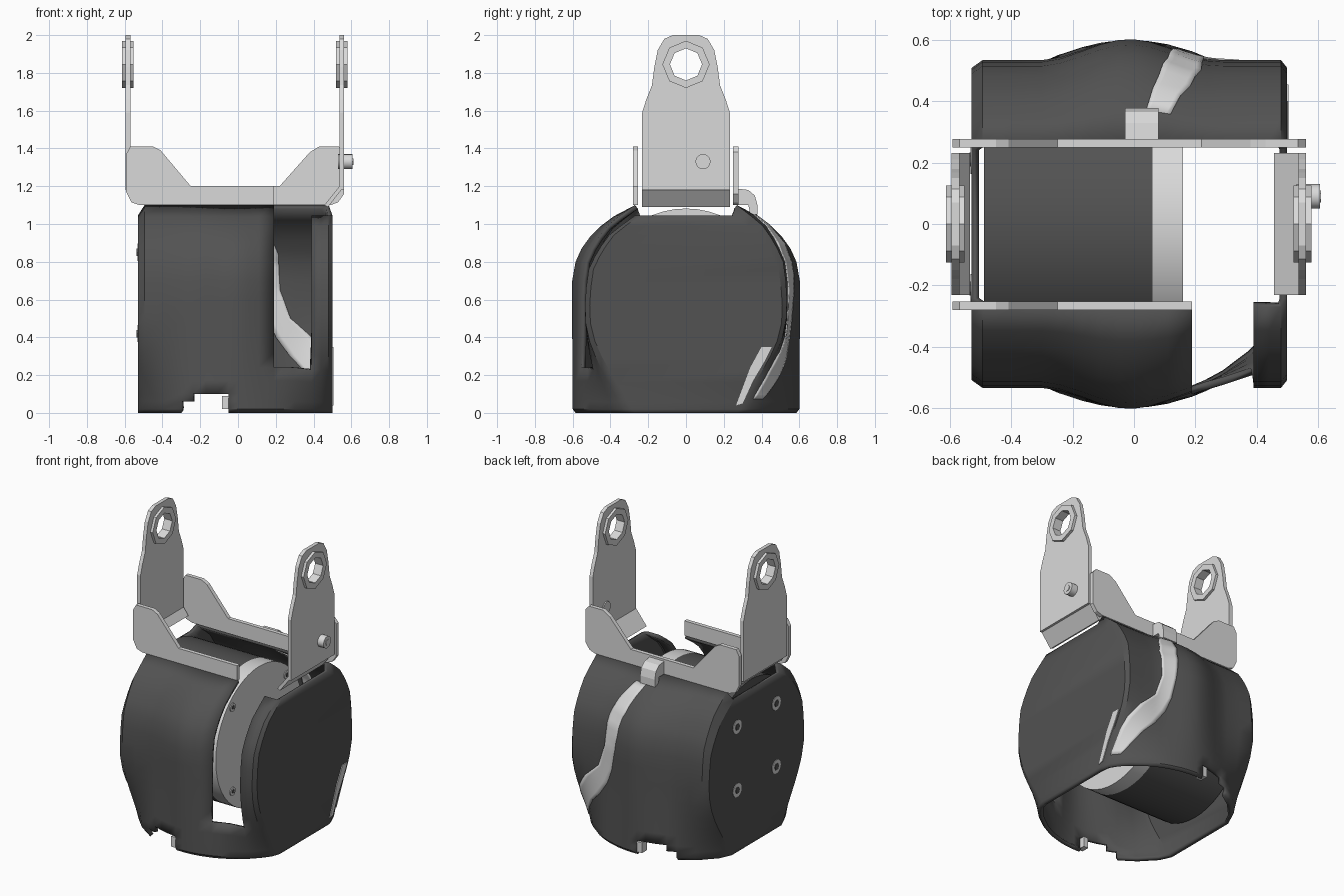
import bpy, bmesh, math

cube = bpy.data.objects.get("Cube")
if cube:
    bpy.data.objects.remove(cube)


def material(name, value):
    m = bpy.data.materials.new(name)
    m.use_nodes = True
    colour = (value, value, value, 1)
    m.diffuse_color = colour
    m.node_tree.nodes["Principled BSDF"].inputs["Base Color"].default_value = colour
    return m


DARK = material("dark grey", 0.085)
LIGHT = material("light grey", 0.7)


def finish(name, bm, mat):
    mesh = bpy.data.meshes.new(name)
    bm.to_mesh(mesh)
    bm.free()
    mesh.materials.append(mat)
    ob = bpy.data.objects.new(name, mesh)
    bpy.context.scene.collection.objects.link(ob)
    return ob


def smooth(ob):
    bpy.ops.object.select_all(action="DESELECT")
    ob.select_set(True)
    bpy.context.view_layer.objects.active = ob
    bpy.ops.object.shade_smooth_by_angle(angle=math.radians(30))


def prism(name, pts, axis, a, b, mat):
    """Extrude a profile in (y, z) along x, or in (x, z) along y."""
    bm = bmesh.new()
    place = (lambda p, d: (d, p[0], p[1])) if axis == "x" else (lambda p, d: (p[0], d, p[1]))
    lo, hi = ([bm.verts.new(place(p, d)) for p in pts] for d in (a, b))
    bm.faces.new(lo)
    bm.faces.new(hi)
    n = len(pts)
    for i in range(n):
        j = (i + 1) % n
        bm.faces.new((lo[i], lo[j], hi[j], hi[i]))
    bmesh.ops.recalc_face_normals(bm, faces=bm.faces)
    return finish(name, bm, mat)


def circle(cy, cz, r, n):
    return [(cy + r * math.cos(math.tau * i / n), cz + r * math.sin(math.tau * i / n)) for i in range(n)]


def lookup(table, t):
    for (t0, v0), (t1, v1) in zip(table, table[1:]):
        if t <= t1:
            return v0 + (v1 - v0) * (t - t0) / (t1 - t0)
    return table[-1][1]


# Shell half width: round foot blending into a lying drum with a middle bulge
DRUM = [(0, .53), (.65, .535), (.8, .515), (.9, .47), (1, .4), (1.1, .27)]
CENTRE = [(0, .603), (.73, .603), (.8, .585), (.9, .54), (1, .44), (1.05, .37), (1.1, .27)]


def half_width(x, z):
    x += .015
    bulge = math.cos(math.pi * x / .6) ** 2 if abs(x) < .3 else 0
    drum, mid = lookup(DRUM, z), lookup(CENTRE, z)
    body = drum + (mid - drum) * bulge
    foot = math.sqrt(.36 - x * x)
    s = math.sin(math.pi / 2 * min(z / .55, 1)) ** 1.3
    return foot + (body - foot) * s


# Shell
xs = [-.53, -.495, -.4, -.3, -.24, -.17, -.11, -.05, 0, .05, .11, .19, .24, .3, .39, .44, .48, .5]
zs = [0, .02, .06, .1, .17, .24, .32, .4, .5, .6, .7, .8, .87, .93, .99, 1.04, 1.1]
bm = bmesh.new()
rows = []
for z in zs:
    front, back = [], []
    for x in xs:
        end = x in (xs[0], xs[-1])
        y = half_width(x, z) - (.025 if end else 0) - (.015 if z == 0 else 0)
        front.append(bm.verts.new((x, -y, z * (.95 if end or x >= .39 else 1))))
        back.append(bm.verts.new((x, y, z * (.95 if end else 1))))
    rows.append(front + back[::-1])
count = len(rows[0])
for k, (lo, hi) in enumerate(zip(rows, rows[1:])):
    for i in range(count):
        j = (i + 1) % count
        x = (lo[i].co.x + lo[j].co.x) / 2
        side = (lo[i].co.y + lo[j].co.y) / 2
        window = side < -.1 and .19 < x < .39 and zs[k] >= .24
        notch = zs[k] < .1 and abs(side) > .1 and (-.3 if zs[k] < .06 else -.24) < x < -.05
        if not (window or notch):
            bm.faces.new((lo[i], lo[j], hi[j], hi[i]))
bmesh.ops.delete(bm, geom=[v for v in bm.verts if not v.link_faces], context="VERTS")
shell = finish("shell", bm, DARK)
mod = shell.modifiers.new("wall", "SOLIDIFY")
mod.thickness, mod.offset = .025, -1
smooth(shell)

# Pale band sweeping down the back wall, visible on both sides of the wall
BAND = [(1.05, .04, .12), (.95, .08, .185), (.85, .11, .22), (.75, .125, .225), (.65, .14, .23),
        (.5, .17, .28), (.4, .21, .39), (.3, .28, .46), (.23, .35, .48), (.14, .41, .485), (.05, .46, .49)]
bm = bmesh.new()
grid = []
for (z0, a0, b0), (z1, a1, b1) in zip(BAND, BAND[1:]):
    for t in (0, .25, .5, .75):
        z, a, b = z0 + (z1 - z0) * t, a0 + (a1 - a0) * t, b0 + (b1 - b0) * t
        line = [a + (b - a) * i / 6 for i in range(7)]
        grid.append([bm.verts.new((x, half_width(x, z) + .006, z)) for x in line])
for upper, lower in zip(grid, grid[1:]):
    for i in range(6):
        bm.faces.new((upper[i], lower[i], lower[i + 1], upper[i + 1]))
bm.normal_update()
if sum(f.normal.y for f in bm.faces) < 0:
    bmesh.ops.reverse_faces(bm, faces=bm.faces)
band = finish("back_band", bm, LIGHT)
mod = band.modifiers.new("wall", "SOLIDIFY")
mod.thickness, mod.offset = .038, -1
smooth(band)

# The band's foot wraps onto the left end cap
wrap = [(.265, .04), (.3, .05), (.355, .17), (.42, .28), (.455, .35), (.4, .35), (.34, .24)]
prism("band_foot", wrap, "x", .498, .505, LIGHT)

# Motor drum and output disc
smooth(prism("motor_drum", circle(0, .615, .467, 48), "x", -.49, .06, DARK))
smooth(prism("output_disc", circle(0, .615, .467, 48), "x", .06, .16, LIGHT))


def screw(name, y, z, r, base, tip, socket):
    """Socket screw along x, with its head at tip."""
    d = .004 if tip > base else -.004
    smooth(prism(name, circle(y, z, r, 16), "x", base, tip, LIGHT))
    prism(name + "_socket", circle(y, z, r * .5, 6), "x", tip, tip + d, socket)


for sy in (-1, 1):
    for sz in (-1, 1):
        screw("cap_screw", sy * .21, .635 + sz * .215, .046, -.51, -.533, DARK)
        screw("disc_screw", sy * .29, .63 + sz * .285, .028, .15, .166, DARK)

# Small pins in the foot notches
for s in (-1, 1):
    box = [(-.05, .02), (-.085, .02), (-.085, .09), (-.05, .09)]
    prism("foot_pin", box, "y", s * .54, s * .595, LIGHT)

# Bracket side flanges, the front one cut short
left_part = [(-.52, 1.1), (-.565, 1.115), (-.592, 1.17), (-.592, 1.37), (-.57, 1.41), (-.45, 1.41), (-.41, 1.39), (-.25, 1.2)]
right_part = [(.22, 1.2), (.38, 1.38), (.43, 1.41), (.535, 1.41), (.562, 1.38), (.562, 1.16), (.53, 1.115), (.49, 1.1)]
prism("front_flange", left_part + [(.19, 1.2), (.19, 1.1)], "y", -.28, -.253, LIGHT)
prism("back_flange", left_part + right_part, "y", .25, .277, LIGHT)

# Cable clip on the back flange
clip = [(.25, 1.19), (.33, 1.18), (.365, 1.15), (.378, 1.1), (.378, 1.05), (.34, 1.05), (.33, 1.1), (.25, 1.1)]
prism("back_clip", clip, "x", -.03, .08, LIGHT)

# Bracket arms with eyelets and inward folds
half = [(.232, 1.18), (.232, 1.59), (.21, 1.66), (.18, 1.735), (.168, 1.83), (.15, 1.92), (.115, 1.98), (.07, 2)]
arm = half + [(-y, z) for y, z in reversed(half)]
cutter = prism("eyelet_cutter", circle(0, 1.845, .085, 8), "x", -1, 1, LIGHT)
cutter.hide_render = True
cutter.hide_set(True)
for side, out, s, reach, foot in (("left", .562, -1, .085, 1.09), ("right", -.595, 1, .04, 1.14)):
    plate = prism(side + "_arm", arm, "x", out, out + s * .025, LIGHT)
    eyelet = prism(side + "_eyelet", circle(0, 1.845, .125, 8), "x", out - s * .018, out + s * .042, LIGHT)
    for ob in (plate, eyelet):
        mod = ob.modifiers.new("hole", "BOOLEAN")
        mod.object, mod.operation, mod.solver = cutter, "DIFFERENCE", "EXACT"
    fold = [(out, 1.2), (out + s * .025, 1.2), (out + s * (reach + .02), foot + .01), (out + s * reach, foot)]
    prism(side + "_fold", fold, "y", -.232, .232, LIGHT)

# Stop screw on the left arm
screw("arm_screw", .09, 1.33, .04, .53, .607, LIGHT)
